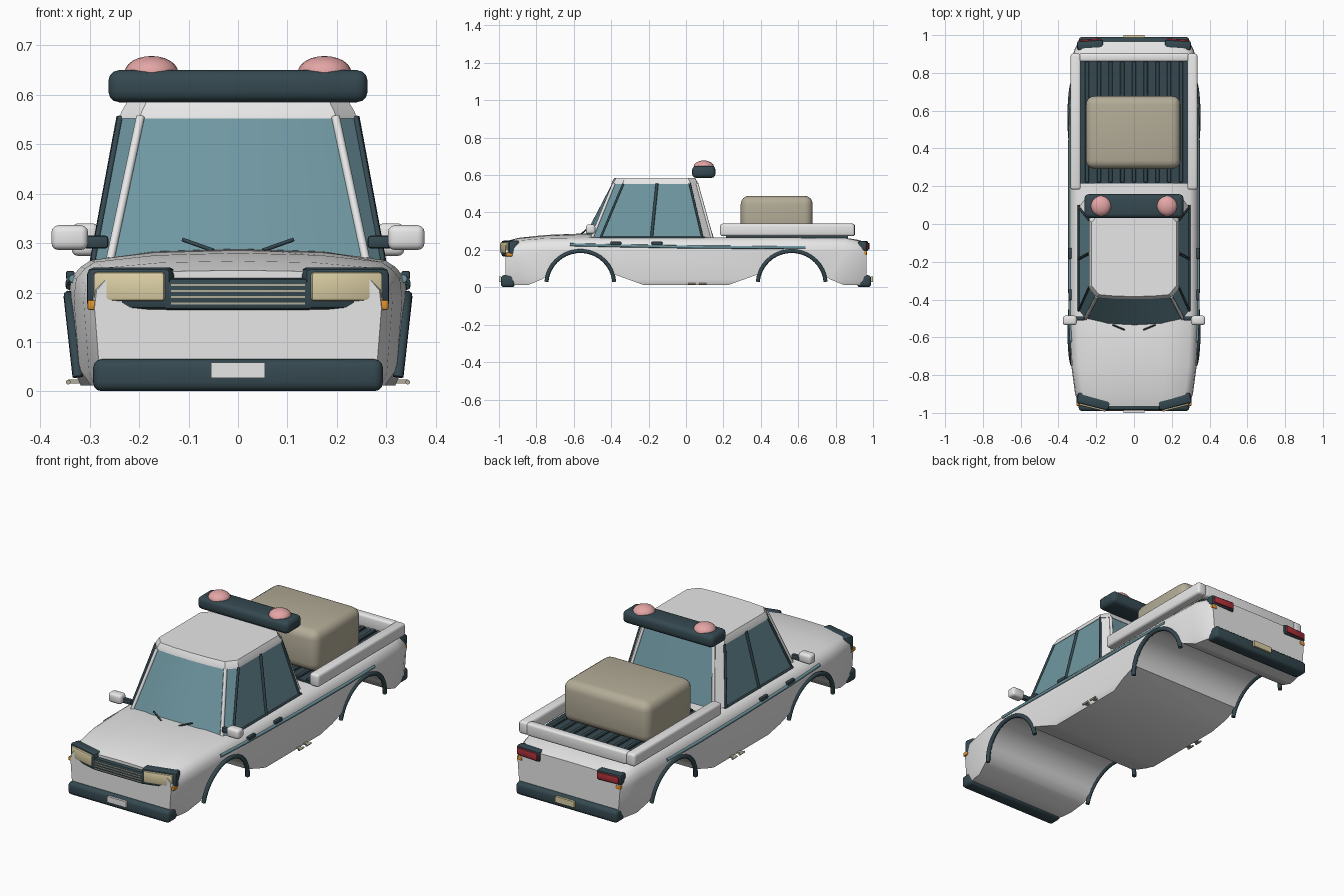
import bpy, bmesh, math
from mathutils import Matrix, Vector

if "Cube" in bpy.data.objects:
    bpy.data.objects.remove(bpy.data.objects["Cube"])


def material(name, r, g, b):
    m = bpy.data.materials.new(name)
    m.use_nodes = True
    m.diffuse_color = (r, g, b, 1)
    m.node_tree.nodes["Principled BSDF"].inputs["Base Color"].default_value = (r, g, b, 1)
    return m


WHITE = material("white paint", .8, .8, .8)
DARK = material("dark trim", .035, .066, .08)
GLASS = material("blue glass", .16, .31, .36)
TAN = material("tan cargo", .45, .41, .31)
CREAM = material("cream lamp", .72, .63, .38)
PINK = material("pink beacon", .78, .38, .38)
ORANGE = material("orange lamp", .75, .3, .03)
RED = material("red lamp", .4, .03, .04)
SIDES = (("right", -1), ("left", 1))


def activate(ob):
    bpy.ops.object.select_all(action='DESELECT')
    ob.select_set(True)
    bpy.context.view_layer.objects.active = ob


def finish(name, bm, *mats, angle=40):
    bmesh.ops.recalc_face_normals(bm, faces=bm.faces)
    me = bpy.data.meshes.new(name)
    bm.to_mesh(me)
    bm.free()
    for m in mats:
        me.materials.append(m)
    ob = bpy.data.objects.new(name, me)
    bpy.context.collection.objects.link(ob)
    if angle:
        activate(ob)
        bpy.ops.object.shade_smooth_by_angle(angle=math.radians(angle))
    return ob


def box(name, center, size, mat, bevel=0, seg=3, turn=0):
    bm = bmesh.new()
    bmesh.ops.create_cube(bm, size=1)
    bmesh.ops.scale(bm, vec=size, verts=bm.verts)
    if bevel:
        bmesh.ops.bevel(bm, geom=bm.edges[:], offset=bevel, segments=seg,
                        profile=.5, affect='EDGES')
    bmesh.ops.transform(bm, matrix=Matrix.Translation(center) @ Matrix.Rotation(turn, 4, 'Z'),
                        verts=bm.verts)
    return finish(name, bm, mat)


def tube(name, points, radius, mat):
    cu = bpy.data.curves.new(name, 'CURVE')
    cu.dimensions = '3D'
    cu.bevel_depth, cu.bevel_resolution, cu.use_fill_caps = radius, 2, True
    sp = cu.splines.new('POLY')
    sp.points.add(len(points) - 1)
    for p, co in zip(sp.points, points):
        p.co = (*co, 1)
    cu.materials.append(mat)
    ob = bpy.data.objects.new(name, cu)
    bpy.context.collection.objects.link(ob)
    activate(ob)
    bpy.ops.object.convert(target='MESH')
    bpy.ops.object.shade_smooth_by_angle(angle=math.radians(50))


def loft(bm, rings, cap=True):
    """Join closed rings of points, returning the side faces."""
    vs = [[bm.verts.new(p) for p in r] for r in rings]
    n, faces = len(rings[0]), []
    for a, b in zip(vs, vs[1:]):
        faces += [bm.faces.new((a[i], a[(i + 1) % n], b[(i + 1) % n], b[i])) for i in range(n)]
    if cap:
        bm.faces.new(vs[0])
        bm.faces.new(vs[-1])
    return faces


def mirrored(half):
    """Close a half outline whose first and last points lie on the centre line."""
    return half + [(-x, y, z) for x, y, z in half[-2:0:-1]]


# Body: rows of y, half width, shoulder height, crown height
rows = [(-.965, .29, .235, .245), (-.9, .312, .25, .264), (-.75, .332, .262, .28),
        (-.52, .342, .265, .289), (-.42, .342, .265, .267), (.6, .342, .265, .267),
        (.85, .332, .263, .265), (.92, .317, .25, .254), (.965, .295, .235, .24)]
bm = bmesh.new()
loft(bm, [mirrored([(0, y, .012), (w * .93, y, .012), (w * .965, y, .04), (w, y, s * .72),
                    (w * .985, y, s * .87), (w * .93, y, s * .95), (w * .87, y, s),
                    (w * .5, y, s + (c - s) * .75), (0, y, c)]) for y, w, s, c in rows])
body = finish("body", bm, WHITE, angle=0)

# Wheel openings: arch with flared lower ends
for c, f in ((-.565, 1), (.565, -1)):
    half = [(-.3, -.05), (-.28, .012), (-.2, .045)]
    half += [(-.175 * math.cos(a), .015 + .175 * math.sin(a))
             for a in [math.radians(20 + 10 * i) for i in range(15)]]
    half += [(.34, .012), (.36, -.05)]
    bm = bmesh.new()
    loft(bm, [[(x, c + f * y, z) for y, z in half] for x in (-.5, .5)])
    cutter = finish("arch_cutter", bm, WHITE, angle=0)
    cutter.hide_render = True
    mod = body.modifiers.new("arch", 'BOOLEAN')
    mod.operation, mod.solver, mod.object = 'DIFFERENCE', 'EXACT', cutter
    activate(body)
    bpy.ops.object.modifier_apply(modifier=mod.name)
    bpy.data.objects.remove(cutter)
activate(body)
bpy.ops.object.shade_smooth_by_angle(angle=math.radians(35))

# Cab: glass sides between a base outline and a roof outline
base = [(0, -.55), (.14, -.54), (.258, -.505), (.292, -.46), (.292, .09), (.255, .14), (0, .15)]
top = [(0, -.395), (.1, -.393), (.195, -.385), (.236, -.335), (.236, .02), (.2, .058), (0, .06)]
ZB, ZT = .258, .555
low = mirrored([(x, y, ZB) for x, y in base])
high = mirrored([(x, y, ZT) for x, y in top])
bm = bmesh.new()
for f in loft(bm, [low, high]):
    m = f.calc_center_median()
    f.material_index = 1 if m.y > .06 and abs(m.x) > .2 else 0
finish("cab_windows", bm, GLASS, WHITE, angle=25)

# Roof
bm = bmesh.new()
loft(bm, [[((p[0]) * k, (p[1] + .165) * k - .165, z) for p in high]
          for k, z in ((1.015, .552), (1, .565), (.95, .585))])
finish("roof", bm, WHITE, angle=25)


def on_cab(s, i, t, out=.002):
    """Point on the corner line i of the cab at height fraction t."""
    a, b = Vector((*base[i], ZB)), Vector((*top[i], ZT))
    p = a.lerp(b, t)
    return (s * (p.x + out), p.y, p.z)


for side, s in SIDES:
    # Cab pillars and window seals
    tube(side + "_windshield_pillar", [on_cab(s, 2, .03), on_cab(s, 2, 1)], .009, WHITE)
    tube(side + "_window_front_seal", [on_cab(s, 3, .02), on_cab(s, 3, 1)], .006, DARK)
    tube(side + "_window_rear_seal", [on_cab(s, 4, .02), on_cab(s, 4, 1)], .006, DARK)
    tube(side + "_rear_pillar", [on_cab(s, 5, .02, 0), on_cab(s, 5, 1, 0)], .008, WHITE)
    tube(side + "_middle_pillar", [(s * .293, -.185, ZB), (s * .238, -.155, ZT)], .008, DARK)
    tube(side + "_belt_seal", [(s * .293, -.46, .266), (s * .293, .1, .266)], .006, DARK)
    tube(side + "_wiper", [(s * .05, -.56, .285), (s * .112, -.535, .307)], .004, DARK)

    # Mirror
    box(side + "_mirror_arm", (s * .287, -.5, .302), (.05, .022, .026), DARK, .006, 2)
    box(side + "_mirror", (s * .34, -.51, .311), (.074, .05, .05), WHITE, .014)

    # Flank trim, handles, arch lips and side pipes
    tube(side + "_trim_strip", [(s * .334, -.62, .228), (s * .34, -.4, .223), (s * .341, 0, .216),
                                (s * .341, .4, .213), (s * .336, .64, .214)], .008, GLASS)
    for y in (-.375, -.155):
        box(side + "_door_handle", (s * .339, y, .235), (.018, .058, .018), DARK, .005, 2)
    for label, c in (("front", -.565), ("rear", .565)):
        arc = [math.radians(5 + 10 * i) for i in range(18)]
        tube(f"{side}_{label}_arch_lip",
             [(s * (.322 + .02 * math.sin(a)), c + .182 * math.cos(a), .014 + .18 * math.sin(a))
              for a in arc], .011, DARK)
    for y in (.03, .09):
        tube(side + "_side_pipe", [(s * .343, y - .02, .019), (s * .343, y + .02, .019)], .005, TAN)
        box(side + "_pipe_mount", (s * .328, y, .02), (.03, .02, .008), TAN)

    # Headlamp
    turn = s * .25
    box(side + "_headlamp_housing", (s * .215, -.939, .208), (.178, .06, .085), DARK, .014, 2, turn)
    box(side + "_headlamp", (s * .216, -.956, .212), (.148, .042, .058), CREAM, .006, 2, turn)
    box(side + "_front_indicator", (s * .288, -.945, .175), (.033, .035, .02), ORANGE, .004, 2)

    # Tail lamp
    box(side + "_tail_lamp_housing", (s * .232, .947, .22), (.14, .05, .055), DARK, .012, 2, -s * .06)
    box(side + "_tail_lamp", (s * .232, .967, .22), (.12, .024, .036), RED, .005, 2, -s * .06)
    box(side + "_rear_indicator", (s * .285, .95, .182), (.03, .035, .02), ORANGE, .004, 2)

    # Bed rail and roof beacon
    box(side + "_bed_rail", (s * .309, .542, .307), (.054, .72, .066), WHITE, .013)
    bm = bmesh.new()
    bmesh.ops.create_uvsphere(bm, u_segments=20, v_segments=12, radius=1)
    bmesh.ops.transform(bm, matrix=Matrix.Translation((s * .175, .095, .645))
                        @ Matrix.Diagonal((.054, .054, .033, 1)), verts=bm.verts)
    finish(side + "_beacon", bm, PINK)

# Light bar
box("light_bar", (0, .095, .617), (.524, .125, .065), DARK, .022)

# Load bed with ribs, tail rail and cargo
box("bed_floor", (0, .54, .268), (.57, .65, .012), DARK)
for i in range(9):
    box("bed_rib", ((i - 4) * .062, .54, .277), (.022, .64, .012), DARK, .003, 1)
box("tail_rail", (0, .882, .307), (.58, .044, .066), WHITE, .012)
box("cargo_box", (-.004, .485, .382), (.5, .385, .215), TAN, .045, 4)

# Grille
box("grille", (0, -.957, .197), (.306, .056, .065), DARK, .01, 2)
for i in range(4):
    box("grille_bar", (0, -.985, .178 + i * .0125), (.27, .006, .004), TAN)

# Bumpers and plates
for label, s, mat in (("front", -1, WHITE), ("rear", 1, CREAM)):
    box(label + "_bumper", (0, s * .952, .033), (.586, .076, .065), DARK, .018, 3)
    box(label + "_plate", (0, s * .994, .043), (.11, .012, .031), mat)
